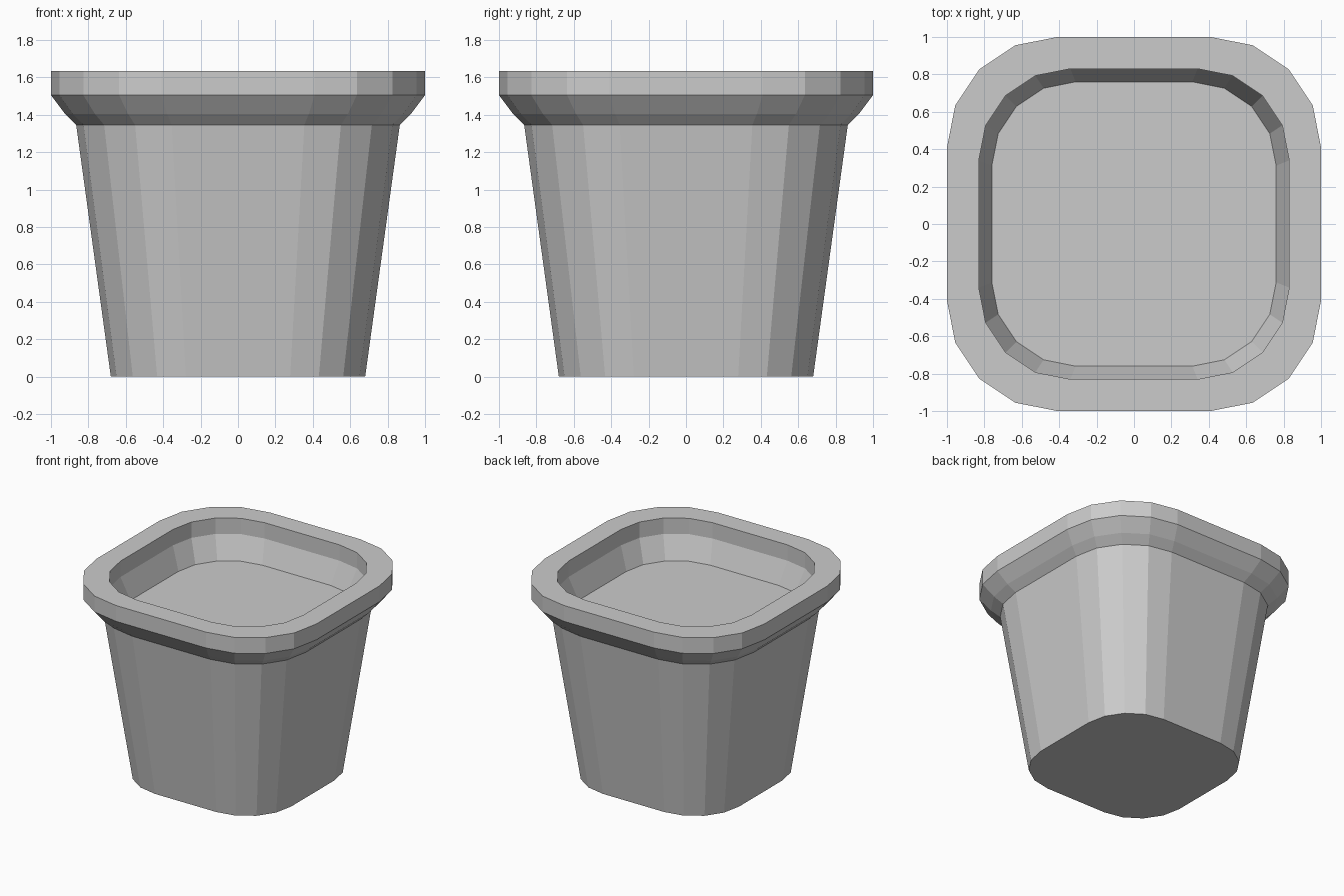
import bpy, bmesh
from math import cos, sin, pi

if "Cube" in bpy.data.objects:
    bpy.data.objects.remove(bpy.data.objects["Cube"])


def ring(bm, half, z):
    """Rounded square with four segments per corner, corner radius 0.59 of the half width."""
    verts = []
    for q in range(4):
        centre = pi / 4 + q * pi / 2
        cx, cy = 0.41 * 2 ** 0.5 * cos(centre), 0.41 * 2 ** 0.5 * sin(centre)
        for i in range(5):
            a = q * pi / 2 + i * pi / 8
            verts.append(bm.verts.new((half * (cx + 0.59 * cos(a)),
                                       half * (cy + 0.59 * sin(a)), z)))
    return verts


def finish(bm, name):
    mesh = bpy.data.meshes.new(name)
    bm.to_mesh(mesh)
    bm.free()
    obj = bpy.data.objects.new(name, mesh)
    bpy.context.collection.objects.link(obj)
    return obj


# Pot: tapered body, flared collar, flat rim and inner wall (half width, height)
profile = [(0.68, 0), (0.865, 1.345), (0.925, 1.405), (1, 1.505), (1, 1.635),
           (0.83, 1.635), (0.83, 1.505), (0.76, 1.32)]
bm = bmesh.new()
rings = [ring(bm, h, z) for h, z in profile]
bm.faces.new(rings[0][::-1])
for low, high in zip(rings, rings[1:]):
    for i in range(len(low)):
        j = (i + 1) % len(low)
        bm.faces.new((low[i], low[j], high[j], high[i]))
finish(bm, "planter_pot")

# Soil: flat surface inside the pot
bm = bmesh.new()
bm.faces.new(ring(bm, 0.76, 1.32))
finish(bm, "soil_surface")
